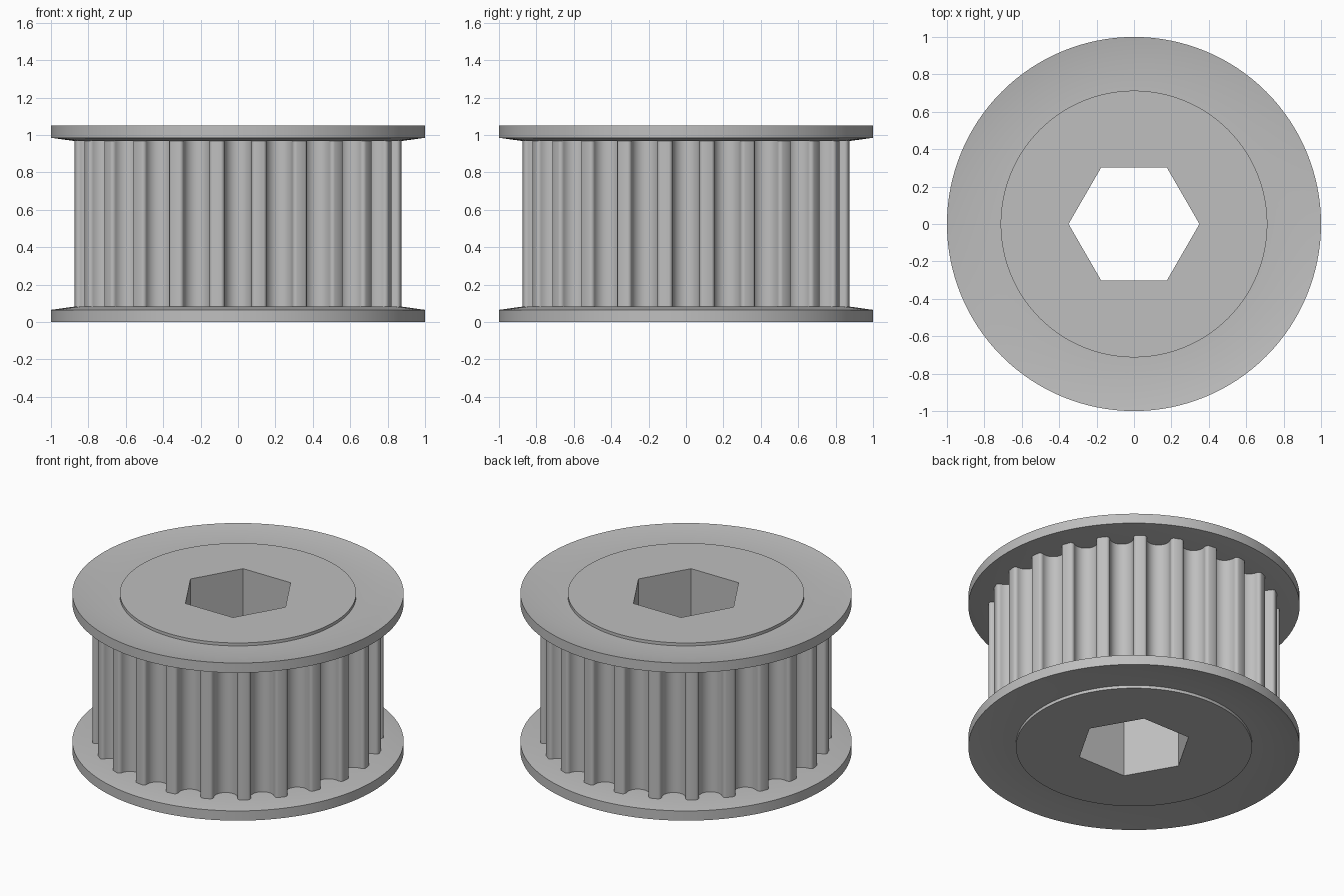
import bpy
import bmesh
from math import sin, cos, pi, tau, radians

TEETH = 24
HEIGHT = 1.05
FLANGE = 0.08          # height taken by each flange
R_HUB = 0.713
R_TOOTH = 0.875

if "Cube" in bpy.data.objects:
    bpy.data.objects.remove(bpy.data.objects["Cube"])

grey = bpy.data.materials.new("machined grey")
grey.use_nodes = True
colour = (0.52, 0.52, 0.52, 1)
grey.diffuse_color = colour
grey.node_tree.nodes["Principled BSDF"].inputs["Base Color"].default_value = colour


def make_object(name, bm):
    bmesh.ops.recalc_face_normals(bm, faces=bm.faces)
    mesh = bpy.data.meshes.new(name)
    bm.to_mesh(mesh)
    bm.free()
    mesh.materials.append(grey)
    obj = bpy.data.objects.new(name, mesh)
    bpy.context.collection.objects.link(obj)
    return obj


def prism(name, outline, z0, z1):
    """Extrude a closed xy outline from z0 to z1."""
    bm = bmesh.new()
    face = bm.faces.new([bm.verts.new((x, y, z0)) for x, y in outline])
    top = bmesh.ops.extrude_face_region(bm, geom=[face])["geom"]
    verts = [v for v in top if isinstance(v, bmesh.types.BMVert)]
    bmesh.ops.translate(bm, verts=verts, vec=(0, 0, z1 - z0))
    return make_object(name, bm)


def lathe(name, profile, steps=128):
    """Spin a closed (radius, z) profile about the z axis."""
    bm = bmesh.new()
    verts = [bm.verts.new((r, 0, z)) for r, z in profile]
    edges = [bm.edges.new((a, b)) for a, b in zip(verts, verts[1:] + verts[:1])]
    bmesh.ops.spin(bm, geom=verts + edges, cent=(0, 0, 0), axis=(0, 0, 1),
                   angle=tau, steps=steps, use_merge=True)
    bmesh.ops.remove_doubles(bm, verts=bm.verts, dist=1e-5)
    return make_object(name, bm)


def circle(radius, sides):
    return [(radius * cos(tau * i / sides), radius * sin(tau * i / sides))
            for i in range(sides)]


def combine(obj, helper, operation):
    helper.hide_render = True
    mod = obj.modifiers.new(operation.lower(), "BOOLEAN")
    mod.operation = operation
    mod.solver = "EXACT"
    mod.object = helper
    bpy.context.view_layer.objects.active = obj
    bpy.ops.object.modifier_apply(modifier=mod.name)
    bpy.data.objects.remove(helper)


def smooth(obj, angle=30):
    bpy.ops.object.select_all(action="DESELECT")
    obj.select_set(True)
    bpy.context.view_layer.objects.active = obj
    bpy.ops.object.shade_smooth_by_angle(angle=radians(angle))


def groove_points():
    """One round-bottomed groove as (radius, sideways) points with eased lips."""
    groove, lip, centre = 0.072, 0.02, 0.85
    half = [(centre - groove * cos(a), groove * sin(a))
            for a in (pi / 2 * i / 8 for i in range(9))]
    half += [(R_TOOTH - lip + lip * sin(a), groove + lip - lip * cos(a))
             for a in (pi / 2 * i / 4 for i in range(5))]
    return [(r, -s) for r, s in reversed(half[1:])] + half


# Toothed body: a groove centred on each axis, lands between
outline = []
for k in range(TEETH):
    c, s = cos(tau * k / TEETH), sin(tau * k / TEETH)
    outline += [(r * c - t * s, r * s + t * c) for r, t in groove_points()]
body = prism("toothed_body", outline, FLANGE, HEIGHT - FLANGE)

# Hub boss running the full height, with a hexagonal bore through it
combine(body, prism("hub_core", circle(R_HUB, 128), 0, HEIGHT), "UNION")
combine(body, prism("hex_bore", circle(0.35, 6), -0.1, HEIGHT + 0.1), "DIFFERENCE")
smooth(body)

# Flanges: flat around the hub, dished outward towards the rim
rim = [(R_HUB, 0.02), (0.87, 0.02), (1, 0), (1, 0.065), (0.87, FLANGE + 0.003),
       (R_HUB, FLANGE + 0.003)]
smooth(lathe("bottom_flange", rim))
smooth(lathe("top_flange", [(r, HEIGHT - z) for r, z in rim]))
